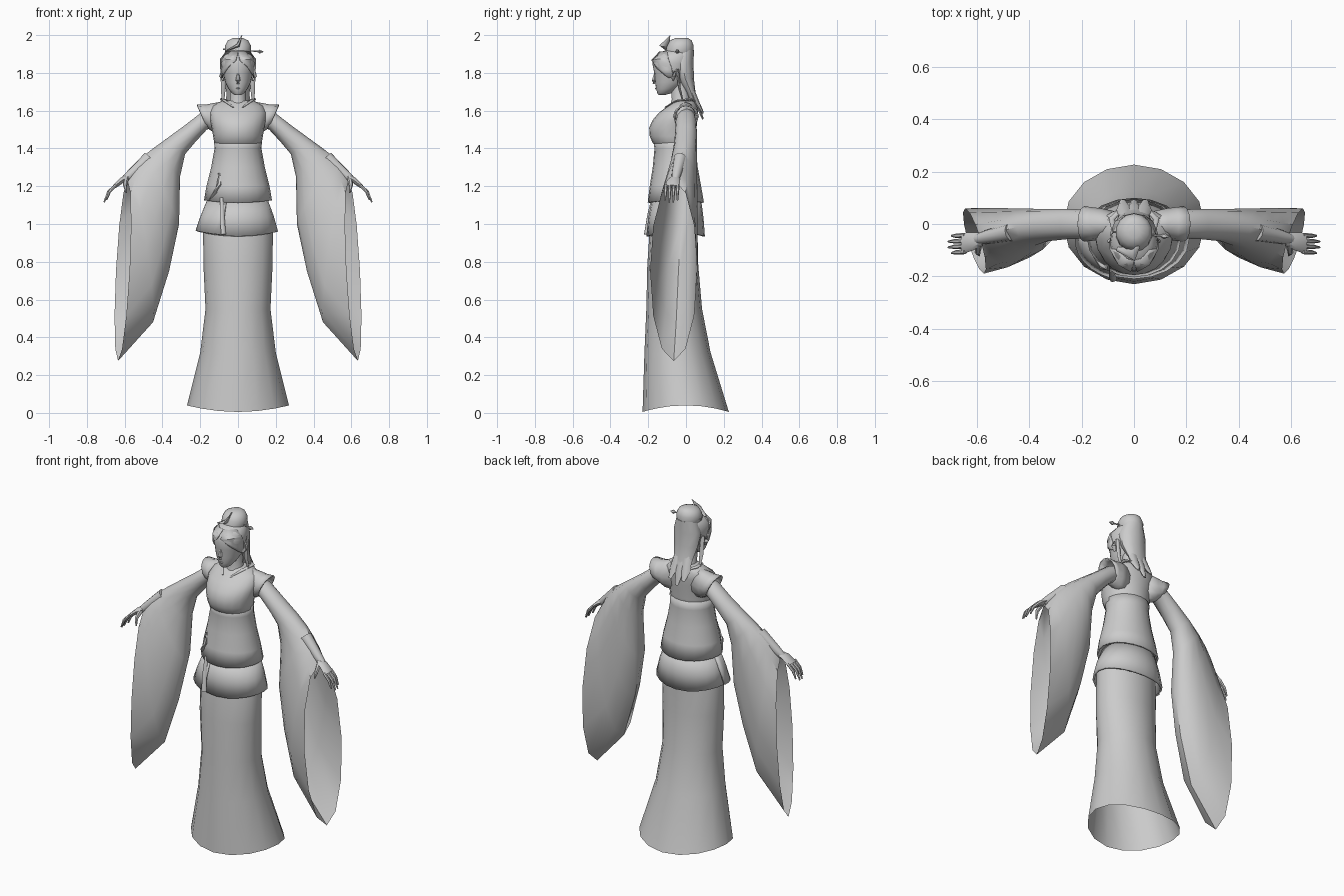
import bpy, bmesh, math
from mathutils import Vector

grey = bpy.data.materials.new("light grey")
grey.diffuse_color = (0.6, 0.6, 0.6, 1)


def loft(name, rings, cap_start=False, cap_end=False, closed=True, angle=40, thick=0):
    """Skin a list of equally sized point rings."""
    bm = bmesh.new()
    vs = [[bm.verts.new(p) for p in r] for r in rings]
    n = len(rings[0])
    for a, b in zip(vs, vs[1:]):
        for i in range(n if closed else n - 1):
            j = (i + 1) % n
            bm.faces.new((a[i], a[j], b[j], b[i]))
    if cap_start:
        bm.faces.new(vs[0][::-1])
    if cap_end:
        bm.faces.new(vs[-1])
    bmesh.ops.recalc_face_normals(bm, faces=bm.faces)
    me = bpy.data.meshes.new(name)
    bm.to_mesh(me)
    bm.free()
    me.materials.append(grey)
    me.shade_smooth()
    me.set_sharp_from_angle(angle=math.radians(angle))
    ob = bpy.data.objects.new(name, me)
    bpy.context.collection.objects.link(ob)
    if thick:
        m = ob.modifiers.new("thickness", "SOLIDIFY")
        m.thickness = thick
    return ob


def level(z, yf, yb, rx, n=20, lift=0, a0=0, a1=360):
    """Horizontal oval ring from front y, back y and half width; lift raises its sides."""
    pts = []
    count = n if a1 - a0 == 360 else n + 1
    for i in range(count):
        a = math.radians(a0 + (a1 - a0) * i / n - 90)
        c, s = math.cos(a), math.sin(a)
        pts.append((rx * c, (yf + yb) / 2 + (yb - yf) / 2 * s, z + lift * c * c))
    return pts


def upright(tx, tz, bx, bz, yc, r, twist=0, n=12):
    """Slanted ring between a top point and a bottom point, twisted front to back."""
    pts = []
    for i in range(n):
        a = 2 * math.pi * i / n
        t, s = (1 - math.cos(a)) / 2, math.sin(a)
        pts.append((tx + (bx - tx) * t + twist * s, yc + r * s, tz + (bz - tz) * t))
    return pts


def tube(name, pts, radii, n=8, flat=1.0):
    """Tapered rod through points; flat squashes it across one axis."""
    pts = [Vector(p) for p in pts]
    rings = []
    for i, p in enumerate(pts):
        d = pts[min(i + 1, len(pts) - 1)] - pts[max(i - 1, 0)]
        q = d.to_track_quat('Z', 'Y')
        rings.append([p + q @ Vector((radii[i] * math.cos(k * math.tau / n),
                                      radii[i] * flat * math.sin(k * math.tau / n), 0))
                      for k in range(n)])
    return loft(name, rings, True, True, angle=50)


def mir(rings, s):
    return [[(p[0] * s, p[1], p[2]) for p in r] for r in rings]


# Long flared skirt with arched hem
loft("skirt", [level(0.005, -0.23, 0.227, 0.27, 16, 0.035),
               level(0.32, -0.22, 0.13, 0.20, 16),
               level(0.55, -0.21, 0.085, 0.172, 16),
               level(0.78, -0.205, 0.065, 0.183, 16),
               level(1.0, -0.19, 0.06, 0.185, 16),
               level(1.12, -0.17, 0.06, 0.15, 16)])

# Flared hip panel, with a raised overlapping flap at the front
loft("hip_panel", [level(0.935, -0.21, 0.10, 0.212, 20, 0.025),
                   level(1.03, -0.20, 0.093, 0.19, 20, 0.01),
                   level(1.13, -0.18, 0.08, 0.157, 20)], thick=0.012)
loft("hip_flap", [level(0.94, -0.22, 0.09, 0.226, 6, 0.025, -95, -22),
                  level(1.03, -0.207, 0.088, 0.2, 6, 0.01, -95, -22),
                  level(1.13, -0.185, 0.08, 0.163, 6, 0, -95, -22)],
     closed=False, thick=0.01)
tube("sash_end", [(-0.085, -0.178, 1.14), (-0.083, -0.2, 1.04), (-0.077, -0.214, 0.945)],
     [0.01, 0.012, 0.014], 6, 0.5)

# Fitted jacket
loft("jacket", [level(1.112, -0.193, 0.085, 0.17, 20, 0.012),
                level(1.2, -0.182, 0.07, 0.157),
                level(1.3, -0.166, 0.052, 0.132),
                level(1.4, -0.157, 0.042, 0.114),
                level(1.45, -0.165, 0.045, 0.118)], thick=0.01)
tube("sash_knot", [(-0.10, -0.15, 1.27), (-0.10, -0.165, 1.21), (-0.12, -0.16, 1.17),
                   (-0.15, -0.125, 1.125)], [0.006, 0.016, 0.014, 0.006], 6, 0.7)

# Bodice
loft("bodice", [level(1.422, -0.168, 0.045, 0.120),
                level(1.432, -0.178, 0.049, 0.126),
                level(1.465, -0.192, 0.052, 0.132),
                level(1.51, -0.195, 0.056, 0.139),
                level(1.55, -0.177, 0.06, 0.147),
                level(1.59, -0.143, 0.063, 0.15),
                level(1.625, -0.095, 0.063, 0.135),
                level(1.65, -0.07, 0.055, 0.09),
                level(1.655, -0.06, 0.03, 0.05)], cap_end=True)

# Neck and head
loft("neck", [level(1.62, -0.085, 0.035, 0.06, 14), level(1.66, -0.075, 0.02, 0.043, 14),
              level(1.76, -0.085, 0.01, 0.042, 14)])
loft("head", [level(1.683, -0.145, -0.11, 0.016), level(1.692, -0.152, -0.08, 0.032),
              level(1.715, -0.158, -0.045, 0.05), level(1.75, -0.164, -0.005, 0.068),
              level(1.80, -0.168, 0.02, 0.08), level(1.85, -0.178, 0.03, 0.092),
              level(1.885, -0.165, 0.034, 0.086), level(1.91, -0.135, 0.034, 0.068),
              level(1.925, -0.09, 0.03, 0.04)], True, True)
tube("nose", [(0, -0.163, 1.80), (0, -0.17, 1.76), (0, -0.17, 1.742)], [0.005, 0.013, 0.008], 6)
tube("lips", [(-0.022, -0.147, 1.718), (0, -0.158, 1.717), (0.022, -0.147, 1.718)],
     [0.003, 0.006, 0.003], 6)

# Hair: bun, back fall and loose tail strands
loft("bun", [level(1.88, -0.11, 0.035, 0.055, 14), level(1.91, -0.108, 0.04, 0.07, 14),
             level(1.945, -0.10, 0.04, 0.07, 14), level(1.972, -0.085, 0.03, 0.055, 14),
             level(1.985, -0.055, 0.01, 0.025, 14)], cap_end=True)
loft("back_hair", [level(1.62, 0.035, 0.072, 0.055, 12), level(1.70, 0.0, 0.05, 0.062, 12),
                   level(1.77, -0.05, 0.042, 0.075, 12), level(1.85, -0.08, 0.04, 0.085, 12),
                   level(1.92, -0.06, 0.042, 0.06, 12)], True, True)
for x, z in ((-0.04, 1.59), (0, 1.555), (0.04, 1.585)):
    tube("hair_tail", [(x * 0.8, 0.025, 1.73), (x, 0.058, 1.64), (x * 1.1, 0.09, z)],
         [0.022, 0.028, 0.01], 6, 0.5)

# Hairpin with bead, and crest leaf
tube("hairpin", [(-0.08, -0.03, 1.925), (0.105, -0.045, 1.914)], [0.004, 0.004], 6)
tube("hairpin_bead", [(0.10, -0.045, 1.914), (0.115, -0.046, 1.913), (0.135, -0.047, 1.912)],
     [0.003, 0.012, 0.002], 6)
tube("crest_leaf", [(-0.065, -0.095, 1.915), (0.0, -0.115, 1.945), (0.02, -0.085, 1.997)],
     [0.008, 0.026, 0.004], 6, 0.4)

for s, side in ((1, "left"), (-1, "right")):
    # Flared shoulder cap
    loft(side + "_shoulder_cap", mir([
        upright(0.05, 1.655, 0.06, 1.47, -0.005, 0.05),
        upright(0.13, 1.64, 0.12, 1.48, 0.0, 0.06),
        upright(0.172, 1.632, 0.145, 1.495, 0.0, 0.064),
        upright(0.216, 1.632, 0.165, 1.51, 0.0, 0.068)], s), thick=0.008)
    # Small collar fold beside the neck
    tube(side + "_collar", [(s * 0.025, -0.11, 1.618), (s * 0.07, -0.05, 1.652),
                            (s * 0.085, 0.02, 1.66), (s * 0.05, 0.055, 1.65)],
         [0.005, 0.01, 0.012, 0.008], 6, 0.6)
    # Long hanging sleeve, open at the wrist
    loft(side + "_sleeve", mir([
        upright(0.13, 1.61, 0.12, 1.51, 0.0, 0.05),
        upright(0.197, 1.588, 0.165, 1.50, 0.0, 0.055),
        upright(0.285, 1.52, 0.225, 1.435, 0.0, 0.058),
        upright(0.385, 1.447, 0.28, 1.37, -0.004, 0.062),
        upright(0.45, 1.40, 0.307, 1.25, -0.012, 0.07),
        upright(0.50, 1.36, 0.312, 1.0, -0.025, 0.085, 0.01),
        upright(0.54, 1.32, 0.365, 0.75, -0.04, 0.1, 0.015),
        upright(0.565, 1.28, 0.45, 0.48, -0.052, 0.113, 0.025),
        upright(0.585, 1.23, 0.635, 0.275, -0.065, 0.125, 0.036)], s))
    # Forearm, palm, four fingers and thumb
    tube(side + "_forearm", [(s * 0.47, -0.03, 1.35), (s * 0.565, -0.05, 1.265),
                             (s * 0.60, -0.057, 1.235)], [0.035, 0.026, 0.02], 10)
    loft(side + "_palm", mir([
        upright(0.588, 1.262, 0.568, 1.236, -0.055, 0.022, n=8),
        upright(0.622, 1.245, 0.604, 1.22, -0.066, 0.034, n=8),
        upright(0.662, 1.206, 0.648, 1.19, -0.074, 0.04, n=8)], s), True, True)
    for k in range(4):
        y = -0.106 + 0.021 * k
        e = 0.012 if k in (1, 2) else 0.0
        tube(side + "_finger", [(s * 0.645, y, 1.207), (s * (0.68 + e / 2), y - 0.002, 1.17),
                                (s * (0.697 + e), y * 1.05, 1.127 - e)],
             [0.0095, 0.0085, 0.004], 6)
    tube(side + "_thumb", [(s * 0.592, -0.075, 1.238), (s * 0.598, -0.108, 1.205),
                           (s * 0.592, -0.12, 1.165)], [0.014, 0.011, 0.004], 6)
    # Ear, front lock and hanging side lock
    tube(side + "_ear", [(s * 0.078, -0.07, 1.76), (s * 0.092, -0.062, 1.785),
                         (s * 0.088, -0.062, 1.81)], [0.006, 0.013, 0.007], 6, 0.6)
    tube(side + "_side_lock", [(s * 0.078, -0.045, 1.82), (s * 0.078, -0.035, 1.72),
                               (s * 0.08, -0.01, 1.625)], [0.014, 0.013, 0.004], 6, 0.6)
    loft(side + "_fringe", mir([
        [(0.0, -0.142, 1.912), (0.03, -0.135, 1.912), (0.06, -0.10, 1.912)],
        [(0.012, -0.184, 1.868), (0.06, -0.157, 1.872), (0.094, -0.095, 1.875)],
        [(0.055, -0.157, 1.825), (0.078, -0.13, 1.815), (0.094, -0.075, 1.82)],
        [(0.082, -0.11, 1.785), (0.087, -0.095, 1.775), (0.09, -0.07, 1.77)]], s),
        closed=False, thick=0.006)
